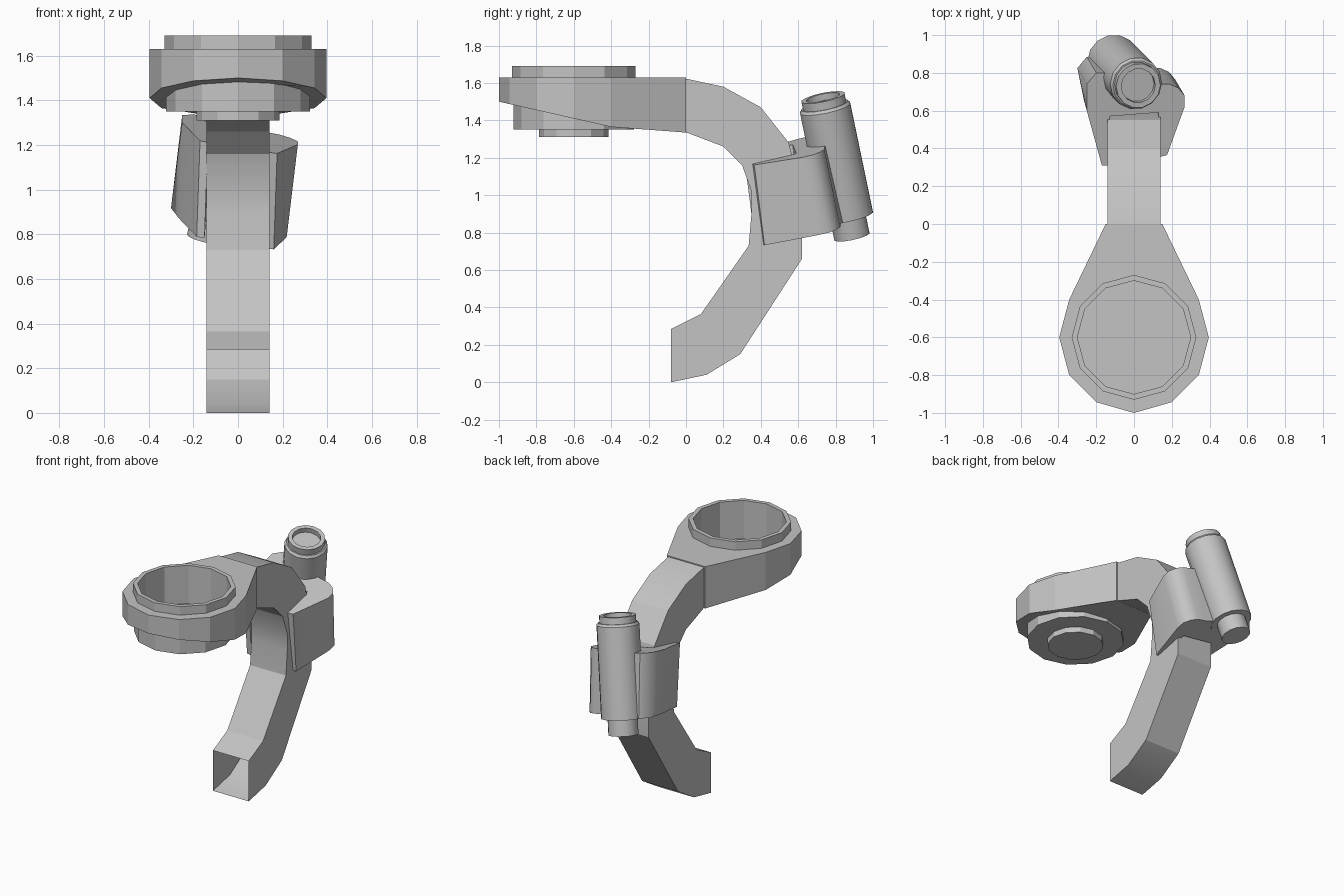
import bpy, bmesh, math
from mathutils import Vector

if "Cube" in bpy.data.objects:
    bpy.data.objects.remove(bpy.data.objects["Cube"])

grey = bpy.data.materials.new("plain_grey")
grey.diffuse_color = (0.55, 0.55, 0.55, 1)
grey.use_nodes = True
grey.node_tree.nodes["Principled BSDF"].inputs["Base Color"].default_value = grey.diffuse_color


def make(name, verts, faces, smooth=None):
    mesh = bpy.data.meshes.new(name)
    mesh.from_pydata([tuple(v) for v in verts], [], faces)
    bm = bmesh.new()
    bm.from_mesh(mesh)
    bmesh.ops.remove_doubles(bm, verts=bm.verts, dist=1e-5)
    bmesh.ops.recalc_face_normals(bm, faces=bm.faces)
    bm.to_mesh(mesh)
    bm.free()
    mesh.materials.append(grey)
    ob = bpy.data.objects.new(name, mesh)
    bpy.context.collection.objects.link(ob)
    if smooth:
        bpy.ops.object.select_all(action='DESELECT')
        ob.select_set(True)
        bpy.context.view_layer.objects.active = ob
        bpy.ops.object.shade_smooth_by_angle(angle=math.radians(smooth))
    return ob


def loft(name, low, high, smooth=None):
    """Closed solid between two matching loops."""
    n = len(low)
    faces = [(i, (i + 1) % n, n + (i + 1) % n, n + i) for i in range(n)]
    faces += [tuple(range(n))[::-1], tuple(range(n, 2 * n))]
    return make(name, low + high, faces, smooth)


def lathe(name, profile, sides, base, axis, smooth=None):
    """Spin (radius, height) points around an axis through base."""
    base, axis = Vector(base), Vector(axis).normalized()
    turn = Vector((0, 0, 1)).rotation_difference(axis)
    verts, faces = [], []
    for r, h in profile:
        for i in range(sides):
            a = 2 * math.pi * i / sides
            verts.append(base + turn @ Vector((r * math.cos(a), r * math.sin(a), h)))
    for k in range(len(profile) - 1):
        for i in range(sides):
            j = (i + 1) % sides
            quad = [k * sides + i, k * sides + j, (k + 1) * sides + j, (k + 1) * sides + i]
            if profile[k][0] == 0:
                quad.pop(1)
            elif profile[k + 1][0] == 0:
                quad.pop(2)
            faces.append(quad)
    return make(name, verts, faces, smooth)


# Curved arm: rectangular tube, open at its lower front end
outer = [(-.01, 1.625), (.2, 1.58), (.4, 1.47), (.55, 1.28), (.62, 1.0),
         (.62, .66), (.29, .15), (.11, .04), (-.08, .0)]
inner = [(-.01, 1.34), (.2, 1.26), (.3, 1.16), (.35, 1.02), (.35, .9),
         (.335, .73), (.165, .486), (.08, .365), (-.08, .285)]
verts, faces = [], []
for (oy, oz), (iy, iz) in zip(outer, inner):
    verts += [(-.14, oy, oz), (.14, oy, oz), (.14, iy, iz), (-.14, iy, iz)]
for k in range(len(outer) - 1):
    for i in range(4):
        j = (i + 1) % 4
        faces.append((4 * k + i, 4 * k + j, 4 * k + 4 + j, 4 * k + 4 + i))
faces.append((0, 1, 2, 3))
make("curved_arm", verts, faces, 20)

# Head plate: teardrop outline with a sloping underside
half = [(.15, 0), (.343, -.4), (.396, -.6), (.343, -.8), (.2, -.943)]
outline = half + [(0, -1.0)] + [(-x, y) for x, y in reversed(half)]


def underside(y):
    return 1.335 - .075 * y if y > -.4 else 1.365 + (-.4 - y) * .225


head = loft("head_plate", [(x, y, underside(y)) for x, y in outline],
            [(x, y, 1.63) for x, y in outline])

# Round opening through the head plate
cutter = lathe("opening_cutter", [(0, 1.2), (.31, 1.2), (.31, 1.8), (0, 1.8)],
               12, (0, -.6, 0), (0, 0, 1))
cut = head.modifiers.new("opening", 'BOOLEAN')
cut.operation, cut.solver, cut.object = 'DIFFERENCE', 'EXACT', cutter
bpy.ops.object.select_all(action='DESELECT')
head.select_set(True)
bpy.context.view_layer.objects.active = head
bpy.ops.object.modifier_apply(modifier="opening")
bpy.data.objects.remove(cutter)

# Stepped cup seated in the head
lathe("head_cup", [(0, 1.31), (.185, 1.31), (.185, 1.35), (.322, 1.35), (.322, 1.63),
                   (.33, 1.63), (.33, 1.69), (.3, 1.69), (.3, 1.42), (0, 1.42)],
      12, (0, -.6, 0), (0, 0, 1))

# Clamp gripping the back of the arm, tilted with the canister
front_right = [(.135, .355), (.175, .365)]
back = [(.268, .62), (.268, .68), (.235, .72), (.19, .74), (.12, .74),
        (-.12, .8), (-.2, .8), (-.25, .74), (-.25, .6)]
front_left = [(-.17, .31), (-.135, .31)]
web = [(-.13, .57), (.13, .59)]
top, bottom = [], []
for x, y in front_right + back + front_left + web:
    top.append((x, y, 1.113 - .2 * x + .23 * y))
    dx, dy = (-.05, .085) if y > .6 else (-.015, .055)
    x, y = x + dx, y + dy
    bottom.append((x, y, .668 - .2 * x + .23 * y))
loft("arm_clamp", bottom, top, 50)

# Tilted canister with a narrow foot and a recessed rim
lathe("canister", [(0, -.11), (.098, -.11), (.098, 0), (.14, 0), (.14, .605), (.128, .62),
                   (.12, .62), (.12, .665), (.092, .665), (.092, .63), (0, .63)],
      14, (-.11, .865, .885), (.125, -.125, .6), 35)
